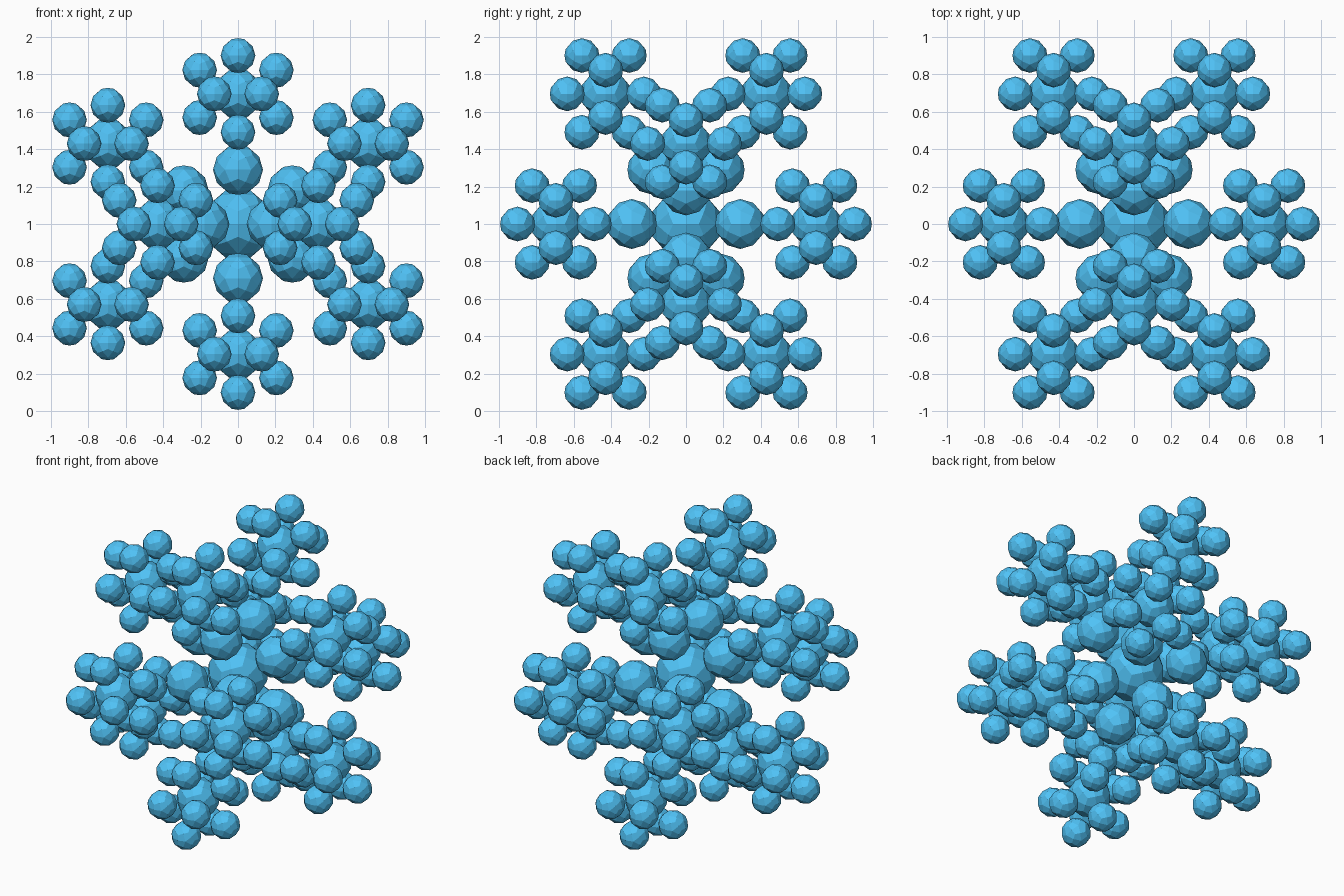
import bpy
from mathutils import Vector

if "Cube" in bpy.data.objects:
    bpy.data.objects.remove(bpy.data.objects["Cube"])

PHI = (1 + 5 ** 0.5) / 2
CENTRE = Vector((0, 0, 1))

# The twelve icosahedron directions used for both the balls and their layout
DIRS = []
for a in (-1, 1):
    for b in (-PHI, PHI):
        DIRS += [Vector((0, a, b)), Vector((a, b, 0)), Vector((b, 0, a))]
DIRS = [d.normalized() for d in DIRS]

mat = bpy.data.materials.new("light_blue")
mat.diffuse_color = (0.08, 0.54, 0.92, 1)
mat.use_nodes = True
mat.node_tree.nodes["Principled BSDF"].inputs["Base Color"].default_value = mat.diffuse_color


def unit_ball():
    """Icosahedron built from its directions; faces are mutually adjacent triples."""
    edge = (DIRS[0] - DIRS[0].reflect(Vector((0, 1, 0)))).length * 1.01
    near = lambda i, j: (DIRS[i] - DIRS[j]).length < edge
    faces = []
    for i in range(12):
        for j in range(i + 1, 12):
            for k in range(j + 1, 12):
                if near(i, j) and near(j, k) and near(i, k):
                    n = (DIRS[j] - DIRS[i]).cross(DIRS[k] - DIRS[i])
                    faces.append((i, j, k) if n.dot(DIRS[i]) > 0 else (i, k, j))
    mesh = bpy.data.meshes.new("ball")
    mesh.from_pydata([d / 0.803 for d in DIRS], [], faces)
    mesh.materials.append(mat)
    return mesh


BALL = unit_ball()


def add_ball(name, centre, radius):
    ob = bpy.data.objects.new(name, BALL)
    ob.location = centre
    ob.scale = (radius,) * 3
    bpy.context.collection.objects.link(ob)
    # One subdivision turns the icosahedron into a 60-facet ball
    sub = ob.modifiers.new("facets", 'SUBSURF')
    sub.levels = sub.render_levels = 1


# Central core
add_ball("core", CENTRE, 0.204)

for d in DIRS:
    # Large ball touching the core
    add_ball("large_ball", CENTRE + d * 0.341, 0.144)
    # Outer cluster: a hub with twelve small balls
    hub = CENTRE + d * 0.818
    add_ball("cluster_hub", hub, 0.144)
    for e in DIRS:
        add_ball("small_ball", hub + e * 0.241, 0.1)
